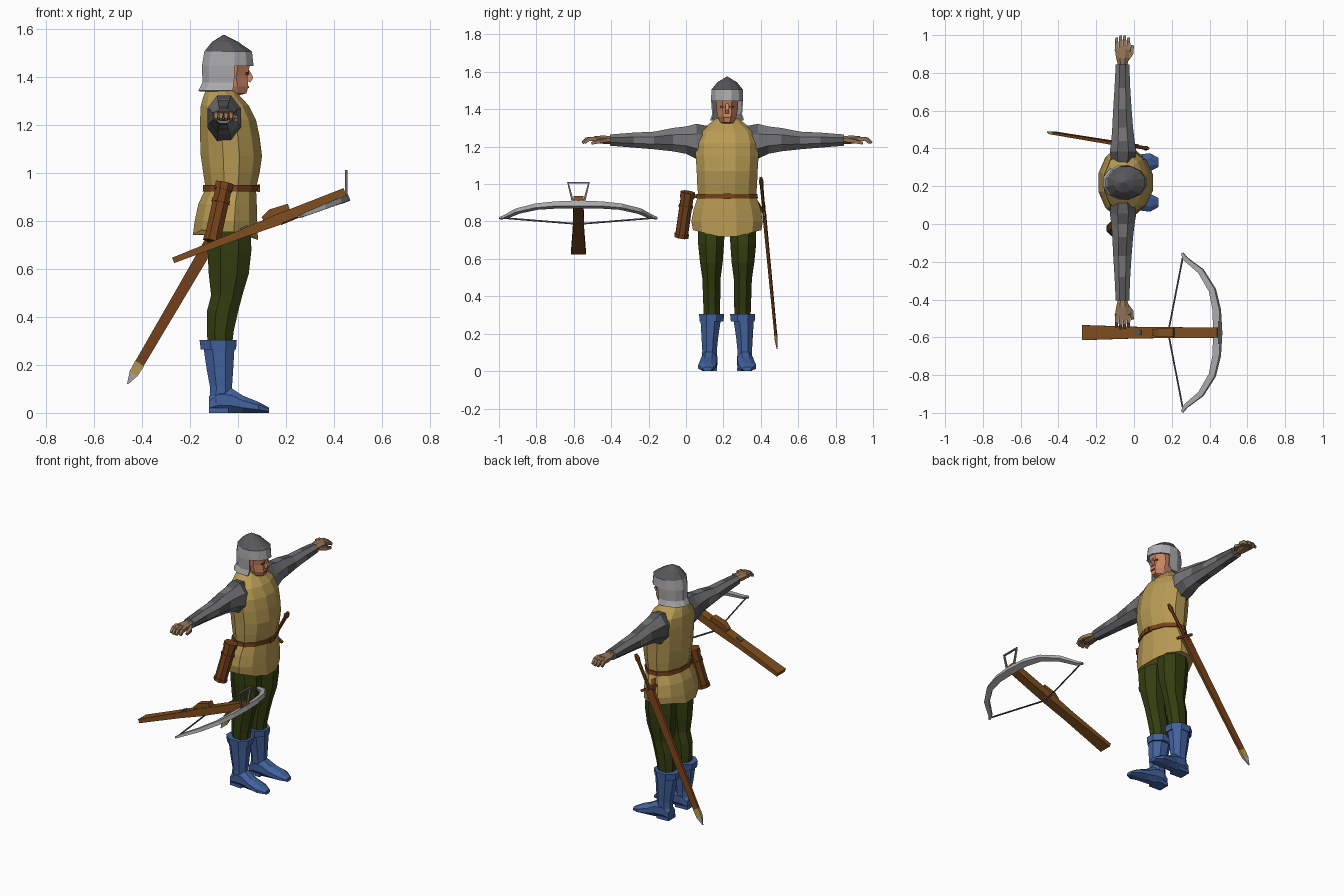
import bpy, bmesh, math, random
from mathutils import Vector as V

if "Cube" in bpy.data.objects:
    bpy.data.objects.remove(bpy.data.objects["Cube"])

random.seed(4)
MID = 0.22  # y of the figure's symmetry plane


def material(name, r, g, b):
    m = bpy.data.materials.new(name)
    lin = [((c / 255 + 0.055) / 1.055) ** 2.4 for c in (r, g, b)]
    m.diffuse_color = (*lin, 1)
    m.use_nodes = True
    m.node_tree.nodes["Principled BSDF"].inputs["Base Color"].default_value = m.diffuse_color
    return m


TAN = material("tan_cloth", 184, 155, 84)
GREEN = material("dark_green", 52, 62, 16)
BLUE = material("boot_blue", 66, 98, 158)
WOOD = material("wood_brown", 126, 78, 30)
LEATHER = material("leather_brown", 118, 66, 26)
SKIN = material("face_skin", 205, 135, 100)
HAND = material("hand_skin", 148, 117, 88)
LIGHT = material("light_steel", 172, 172, 174)
MAIL = material("mail_grey", 118, 118, 121)
DARK = material("dark_steel", 88, 88, 90)


def build(name, rings, mats, pick=None, cap=True, drop=None):
    """Skin a list of point rings; pick(face) gives a material index."""
    bm = bmesh.new()
    vs = [[bm.verts.new(p) for p in r] for r in rings]
    n = len(rings[0])
    for a, b in zip(vs, vs[1:]):
        for i in range(n):
            j = (i + 1) % n
            bm.faces.new((a[i], a[j], b[j], b[i]))
    if cap:
        bm.faces.new(vs[0])
        bm.faces.new(vs[-1])
    if drop:
        gone = [f for f in bm.faces if drop(f.calc_center_median())]
        bmesh.ops.delete(bm, geom=gone, context='FACES')
    bmesh.ops.recalc_face_normals(bm, faces=bm.faces[:])
    if pick:
        for f in bm.faces:
            f.material_index = pick(f)
    me = bpy.data.meshes.new(name)
    bm.to_mesh(me)
    bm.free()
    for m in mats if isinstance(mats, list) else [mats]:
        me.materials.append(m)
    ob = bpy.data.objects.new(name, me)
    bpy.context.collection.objects.link(ob)
    return ob


def loft(name, axis, rows, mats, n=8, **kw):
    """rows: (position, u0, u1, v0, v1) - flat-sided sections along an axis."""
    order = {'x': (2, 0, 1), 'y': (0, 2, 1), 'z': (0, 1, 2)}[axis]
    k = math.cos(math.pi / n)
    rings = []
    for p, u0, u1, v0, v1 in rows:
        ring = []
        for i in range(n):
            t = (i + 0.5) * 2 * math.pi / n
            u = (u0 + u1) / 2 + (u1 - u0) / 2 * math.cos(t) / k
            v = (v0 + v1) / 2 + (v1 - v0) / 2 * math.sin(t) / k
            ring.append({'x': (p, u, v), 'y': (u, p, v), 'z': (u, v, p)}[axis])
        rings.append(ring)
    return build(name, rings, mats, **kw)


def body(name, rows, mats, n=12, **kw):
    """Symmetric upright loft: (z, x0, x1, half width)."""
    return loft(name, 'z', [(z, a, b, MID - h, MID + h) for z, a, b, h in rows], mats, n, **kw)


def sweep(name, rows, up, mat, n=4):
    """rows: (point, width, thickness); up is the thickness direction."""
    pts = [V(r[0]) for r in rows]
    k = math.cos(math.pi / n)
    rings = []
    for i, (_, w, t) in enumerate(rows):
        d = (pts[min(i + 1, len(pts) - 1)] - pts[max(i - 1, 0)]).normalized()
        v = (V(up) - d * V(up).dot(d)).normalized()
        u = d.cross(v)
        angs = [(j + 0.5) * 2 * math.pi / n for j in range(n)]
        rings.append([pts[i] + u * w / 2 * math.cos(a) / k + v * t / 2 * math.sin(a) / k for a in angs])
    return build(name, rings, mat)


def mirror(ob):
    """Copy a right-hand part to the left side."""
    me = ob.data.copy()
    for v in me.vertices:
        v.co.y = 2 * MID - v.co.y
    me.flip_normals()
    new = bpy.data.objects.new(ob.name.replace("right", "left"), me)
    bpy.context.collection.objects.link(new)


# Tunic with raised hem at the sides, and belt
tunic = body("tunic", [(.708, -.188, .083, .183), (.80, -.18, .08, .191), (.87, -.165, .078, .178),
                       (.935, -.135, .075, .155), (1.0, -.145, .09, .16), (1.07, -.155, .10, .163),
                       (1.15, -.158, .09, .168), (1.22, -.158, .075, .168), (1.28, -.155, .045, .15),
                       (1.315, -.145, .012, .105), (1.35, -.132, -.015, .062)], TAN)
for v in tunic.data.vertices:
    if v.co.z < .72:
        v.co.z += .045 * abs(v.co.y - MID) / .18 + (.02 if v.co.x < -.1 else 0)
body("belt", [(.922, -.147, .083, .164), (.948, -.145, .085, .163)], LEATHER)
sweep("belt_buckle", [((.086, MID - .02, .935), .03, .01), ((.086, MID + .02, .935), .03, .01)], (1, 0, 0), LEATHER)

# Head, nose, eyes and mouth
body("head", [(1.28, -.11, -.005, .045), (1.322, -.11, .0, .045), (1.33, -.10, .035, .036),
              (1.36, -.11, .043, .05), (1.40, -.12, .038, .057), (1.45, -.12, .05, .06),
              (1.49, -.12, .04, .06)], SKIN, 8)
sweep("nose", [((.038, MID, 1.432), .014, .012), ((.048, MID, 1.395), .022, .032),
               ((.042, MID, 1.38), .022, .02)], (1, 0, 0), SKIN)
sweep("mouth", [((.043, MID - .018, 1.356), .007, .006), ((.043, MID + .018, 1.356), .007, .006)], (1, 0, 0), LEATHER)
for side, s in (("right", -1), ("left", 1)):
    sweep(side + "_eye", [((.041, MID + s * .013, 1.413), .008, .008),
                          ((.034, MID + s * .034, 1.413), .007, .008)], (1, 0, 0), LEATHER)

# Helmet: pointed dome, face opening, flared neck guard
helmet = body("helmet", [(1.342, -.165, .06, .09), (1.375, -.148, .06, .08), (1.445, -.15, .065, .086),
                         (1.505, -.14, .058, .084), (1.545, -.108, .0, .052), (1.574, -.062, -.056, .003)],
              [LIGHT, DARK], pick=lambda f: int(f.calc_center_median().z > 1.50),
              drop=lambda c: c.z < 1.345 or (c.z < 1.44 and c.x > -.018))
thick = helmet.modifiers.new("thickness", 'SOLIDIFY')
thick.thickness = .008

# Mail sleeves with mottled grey facets
mirror(loft("right_sleeve", 'y', [(.12, -.12, .0, 1.12, 1.31), (.055, -.128, .012, 1.135, 1.322),
                                  (0, -.12, .003, 1.162, 1.308), (-.07, -.115, -.005, 1.175, 1.30),
                                  (-.17, -.11, -.013, 1.186, 1.28), (-.28, -.103, -.02, 1.195, 1.275),
                                  (-.405, -.097, -.025, 1.205, 1.265)], [MAIL, DARK],
            pick=lambda f: int(random.random() < .45)))and None
mirror(bpy.data.objects["right_sleeve"]) if "left_sleeve" not in bpy.data.objects else None

# Hands: palm, four bent fingers, thumb
mirror(loft("right_palm", 'y', [(-.40, -.085, -.035, 1.215, 1.255), (-.44, -.095, -.028, 1.215, 1.26),
                                (-.49, -.102, -.02, 1.222, 1.256)], HAND))
for i in range(4):
    x = -.092 + i * .021
    tip = (.0, .012, .01, .0)[i]
    mirror(sweep(f"right_finger_{i + 1}", [((x, -.48, 1.242), .02, .024), ((x, -.52 - tip, 1.24), .018, .02),
                                           ((x, -.542 - tip, 1.22), .013, .015)], (0, 0, 1), HAND))
mirror(sweep("right_thumb", [((-.04, -.43, 1.235), .025, .022), ((-.012, -.465, 1.228), .02, .02),
                             ((-.008, -.505, 1.218), .014, .014)], (0, 0, 1), HAND))

# Legs
mirror(loft("right_leg", 'z', [(.28, -.125, -.025, .095, .18), (.34, -.13, -.018, .093, .182),
                               (.42, -.13, .0, .09, .184), (.49, -.112, .018, .088, .184),
                               (.58, -.122, .045, .075, .196), (.68, -.127, .056, .065, .203),
                               (.79, -.125, .05, .065, .21)], GREEN))

# Boots: shaft with cuff, foot, heel
mirror(loft("right_boot_shaft", 'z', [(.04, -.118, -.03, .085, .165), (.11, -.117, -.025, .087, .165),
                                      (.18, -.13, -.02, .083, .172), (.267, -.143, -.015, .078, .185)], BLUE))
mirror(loft("right_boot_cuff", 'z', [(.264, -.155, -.008, .073, .2), (.304, -.16, -.005, .07, .204)], BLUE))
mirror(loft("right_boot_foot", 'x', [(-.12, .092, .158, .0, .07), (-.08, .084, .168, .0, .11),
                                     (-.03, .082, .166, .0, .105), (.02, .073, .165, .0, .072),
                                     (.085, .065, .16, .0, .046), (.13, .09, .138, .0, .022)], BLUE))
mirror(sweep("right_boot_heel", [((-.121, .126, .01), .07, .02), ((-.04, .126, .01), .08, .02)], (0, 0, 1), BLUE))

# Quiver hanging from the belt, with lid and bands
q0, q1 = V((-.108, -.025, .715)), V((-.055, .01, .957))
for name, a, b, w in (("quiver", 0, .97, .068), ("quiver_base", .0, .07, .076),
                      ("quiver_band", .66, .71, .076), ("quiver_lid", .88, 1, .076)):
    sweep(name, [(q0.lerp(q1, a), w, w), (q0.lerp(q1, b), w, w)], (0, 1, 0), LEATHER, 8)
sweep("quiver_strap", [((-.06, .03, .935), .02, .02), ((-.06, .09, .935), .02, .02)], (0, 0, 1), LEATHER)

# Sheathed sword on the left hip
s0, s1 = V((-.46, .487, .12)), V((.075, .40, 1.035))
at = s0.lerp
out = (0, 1, 0)
sweep("scabbard_point", [(at(s1, 0), .004, .004), (at(s1, .045), .036, .013)], out, LIGHT)
sweep("scabbard_chape", [(at(s1, .045), .038, .014), (at(s1, .095), .043, .016)], out, TAN)
sweep("scabbard", [(at(s1, .09), .04, .014), (at(s1, .79), .054, .018)], out, LEATHER)
sweep("sword_grip", [(at(s1, .79), .018, .016), (at(s1, .96), .02, .018)], out, LEATHER, 8)
sweep("sword_pommel", [(at(s1, .95), .02, .016), (at(s1, .975), .032, .024), (at(s1, 1), .016, .014)], out, LEATHER, 8)
cross = V((.865, 0, -.5)) * .062
sweep("sword_guard", [(at(s1, .8) - cross, .014, .014), (at(s1, .8) + cross, .014, .014)], out, LEATHER)
sweep("sword_hanger", [((-.03, .36, .935), .03, .012), ((-.06, .425, .83), .03, .012)], out, LEATHER)

# Crossbow, in a tilted frame: s along the stock, y sideways, h above it
ang = math.radians(21.2)
ALONG, UP = V((math.cos(ang), 0, math.sin(ang))), V((-math.sin(ang), 0, math.cos(ang)))


def bowpt(s, y=0, h=0):
    return V((-.27, -.575, .635)) + ALONG * s + UP * h + V((0, y, 0))


sweep("crossbow_stock", [(bowpt(0), .08, .024), (bowpt(.3), .062, .034), (bowpt(.46), .058, .046),
                         (bowpt(.77, 0, .002), .054, .044)], UP, WOOD)
sweep("crossbow_lock", [(bowpt(.41, 0, .025), .036, .02), (bowpt(.45, 0, .032), .044, .042),
                        (bowpt(.53, 0, .032), .044, .03)], UP, WOOD)
sweep("crossbow_nut", [(bowpt(.305, 0, .018), .024, .012), (bowpt(.34, 0, .02), .024, .012)], UP, DARK)
half = [(0, .757, .042), (.12, .752, .038), (.225, .727, .034), (.325, .662, .03), (.39, .575, .022), (.42, .555, .014)]
limb = [(-y, s, w) for y, s, w in half[:0:-1]] + half
sweep("crossbow_bow", [(bowpt(s, y, -.02), w, w * .7) for y, s, w in limb], UP, LIGHT)
sweep("crossbow_string", [(bowpt(.56, -.405, -.02), .007, .007), (bowpt(.475, 0, -.022), .007, .007),
                          (bowpt(.56, .405, -.02), .007, .007)], UP, DARK)
sweep("crossbow_stirrup", [((.45, -.575 + y, z), .012, .01) for y, z in
                           ((-.03, .905), (-.056, 1.008), (.056, 1.008), (.03, .905))], (1, 0, 0), MAIL)
